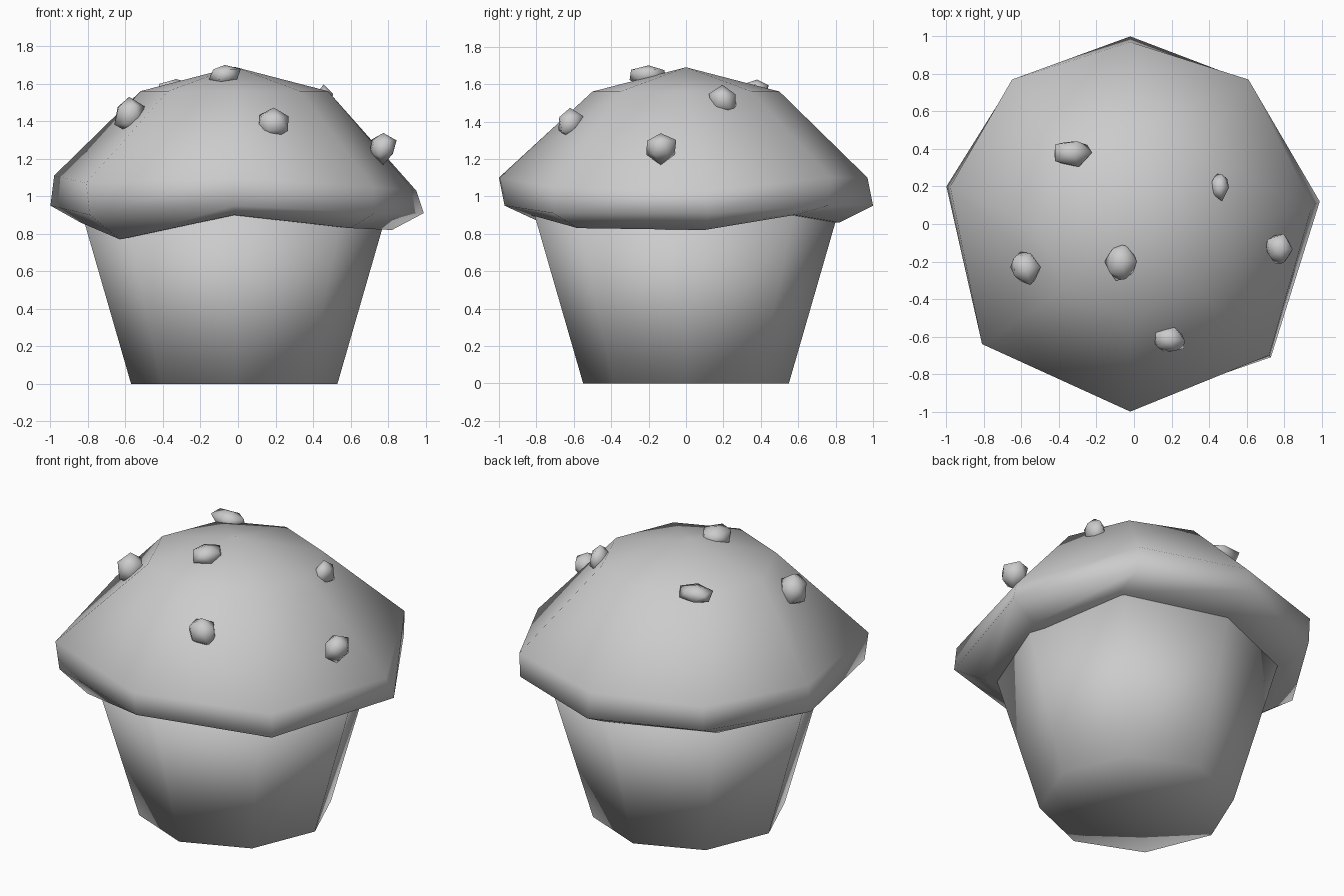
import bpy, bmesh, math, random
from mathutils import Vector

if "Cube" in bpy.data.objects:
    bpy.data.objects.remove(bpy.data.objects["Cube"])

CX = -0.02
N = 8


def finish(name, bm):
    bmesh.ops.recalc_face_normals(bm, faces=bm.faces)
    mesh = bpy.data.meshes.new(name)
    bm.to_mesh(mesh)
    bm.free()
    for p in mesh.polygons:
        p.use_smooth = True
    ob = bpy.data.objects.new(name, mesh)
    bpy.context.collection.objects.link(ob)
    return ob


def circle(r, z):
    return [(CX + r * math.cos(i * math.tau / N), r * math.sin(i * math.tau / N), z)
            for i in range(N)]


def loft(name, bottom, rings, top):
    """Join rings of points, closed by a centre point at each end."""
    bm = bmesh.new()
    rows = [[bm.verts.new(p) for p in ring] for ring in rings]
    for a, b in zip(rows, rows[1:]):
        for i in range(N):
            j = (i + 1) % N
            bm.faces.new((a[i], a[j], b[j], b[i]))
    for row, tip in ((rows[0], bottom), (rows[-1], top)):
        v = bm.verts.new(tip)
        for i in range(N):
            bm.faces.new((row[i], row[(i + 1) % N], v))
    return finish(name, bm)


# Tapered octagonal paper cup
loft("paper_cup", (CX, 0, 0), [circle(0.55, 0), circle(0.81, 0.9)], (CX, 0, 0.9))

# Uneven muffin top, points run counter-clockwise from the right (+x)
under = [(0.82, 0.10, 0.82), (0.59, 0.58, 0.90), (-0.02, 0.82, 0.86), (-0.62, 0.58, 0.86),
         (-0.84, 0.02, 0.86), (-0.63, -0.58, 0.77), (-0.02, -0.83, 0.90), (0.60, -0.58, 0.83)]
lip = [(0.99, 0.12, 0.91), (0.61, 0.76, 0.95), (-0.02, 1.00, 0.95), (-0.65, 0.76, 0.95),
       (-1.00, 0.20, 0.95), (-0.79, -0.63, 0.90), (-0.02, -0.97, 0.95), (0.73, -0.71, 0.91)]
rim = [(0.95, 0.10, 1.03), (0.61, 0.77, 1.10), (-0.02, 0.97, 1.10), (-0.65, 0.77, 1.10),
       (-0.98, 0.20, 1.11), (-0.81, -0.64, 1.07), (-0.02, -1.00, 1.10), (0.72, -0.70, 1.05)]
loft("muffin_top", (CX, 0, 0.88), [under, lip, rim, circle(0.5, 1.56)], (CX, 0, 1.69))

# Irregular chips pressed into the dome: centre, size
chips = [((-0.33, 0.38, 1.57), (0.12, 0.08, 0.06)),
         ((0.455, 0.195, 1.51), (0.055, 0.08, 0.08)),
         ((0.775, -0.135, 1.26), (0.08, 0.09, 0.085)),
         ((-0.07, -0.20, 1.65), (0.09, 0.11, 0.06)),
         ((-0.58, -0.23, 1.43), (0.09, 0.10, 0.11)),
         ((0.19, -0.62, 1.39), (0.10, 0.08, 0.09))]
random.seed(4)
for n, (pos, size) in enumerate(chips, 1):
    bm = bmesh.new()
    bmesh.ops.create_icosphere(bm, subdivisions=1, radius=1)
    for v in bm.verts:
        k = random.uniform(0.82, 1.12)
        v.co = Vector(pos) + Vector(c * s * k for c, s in zip(v.co, size))
    finish(f"chip_{n}", bm)
